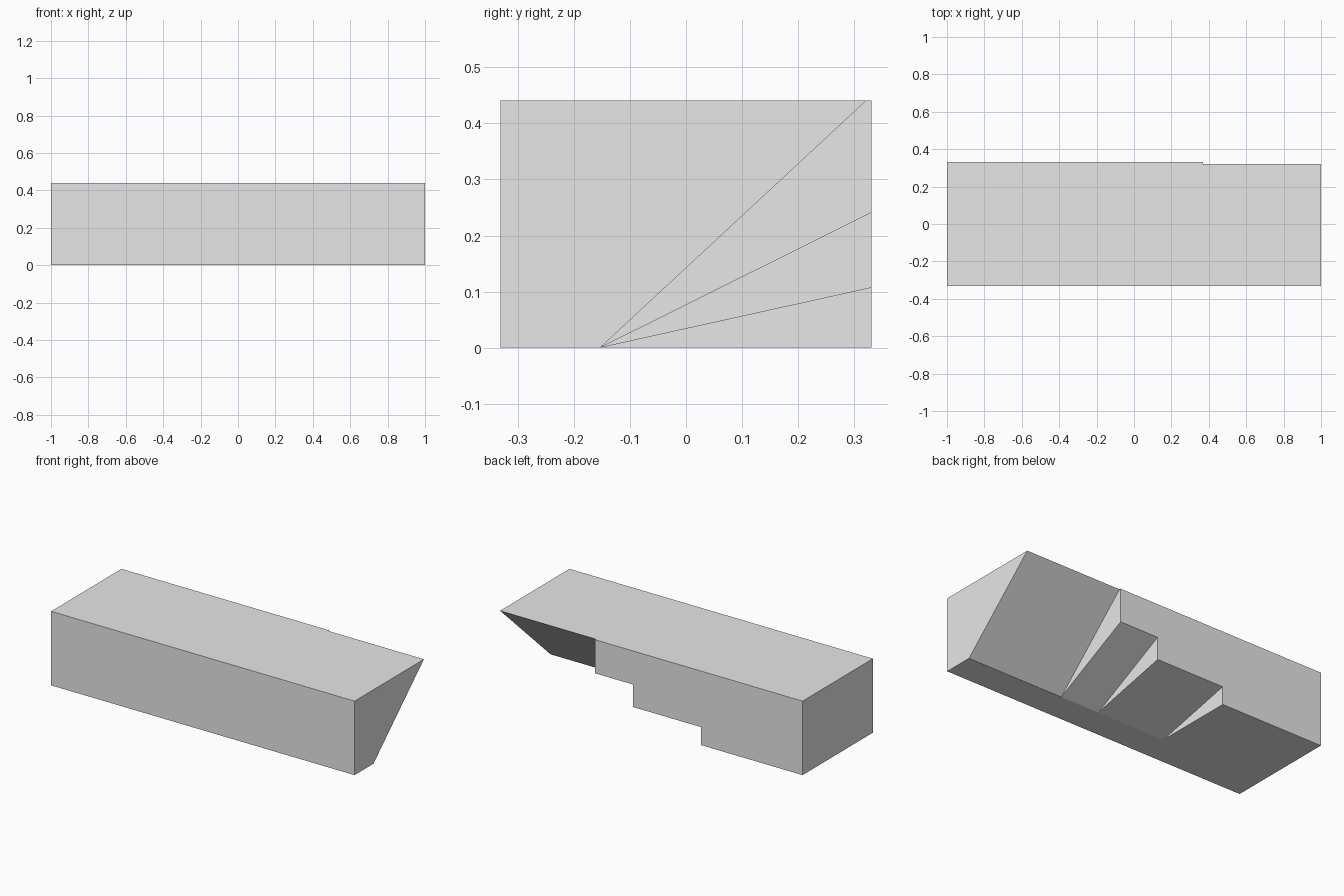
import bpy
import bmesh

default = bpy.data.objects.get("Cube")
if default:
    bpy.data.objects.remove(default, do_unlink=True)

# Single plain grey
grey = bpy.data.materials.new("light_grey")
grey.use_nodes = True
grey.diffuse_color = (0.8, 0.8, 0.8, 1)
grey.node_tree.nodes["Principled BSDF"].inputs["Base Color"].default_value = grey.diffuse_color

HALF_Y, TOP, APEX = 0.331, 0.441, -0.153

# Sections along the block: start x, end x, where the underside slope ends (y, z)
sections = [
    (-1.0, -0.329, (HALF_Y, 0)),
    (-0.329, 0.116, (HALF_Y, 0.107)),
    (0.116, 0.369, (HALF_Y, 0.241)),
    (0.369, 1.0, (0.322, TOP)),
]


def section_profile(slope_end):
    """Cross-section in y, z: flat base, then a slope rising to the back."""
    points = [(-HALF_Y, TOP), (-HALF_Y, 0), (APEX, 0), slope_end]
    if slope_end[1] < TOP:
        points.append((HALF_Y, TOP))
    return points


# Extrude each cross-section along x into one stepped block
bm = bmesh.new()
for x0, x1, slope_end in sections:
    verts = [bm.verts.new((x0, y, z)) for y, z in section_profile(slope_end)]
    cap = bm.faces.new(verts)
    result = bmesh.ops.extrude_face_region(bm, geom=[cap], use_keep_orig=True)
    moved = [v for v in result["geom"] if isinstance(v, bmesh.types.BMVert)]
    bmesh.ops.translate(bm, verts=moved, vec=(x1 - x0, 0, 0))
    bmesh.ops.recalc_face_normals(bm, faces=bm.faces[:])

mesh = bpy.data.meshes.new("stepped_block")
bm.to_mesh(mesh)
bm.free()
mesh.materials.append(grey)
block = bpy.data.objects.new("stepped_block", mesh)
bpy.context.collection.objects.link(block)
